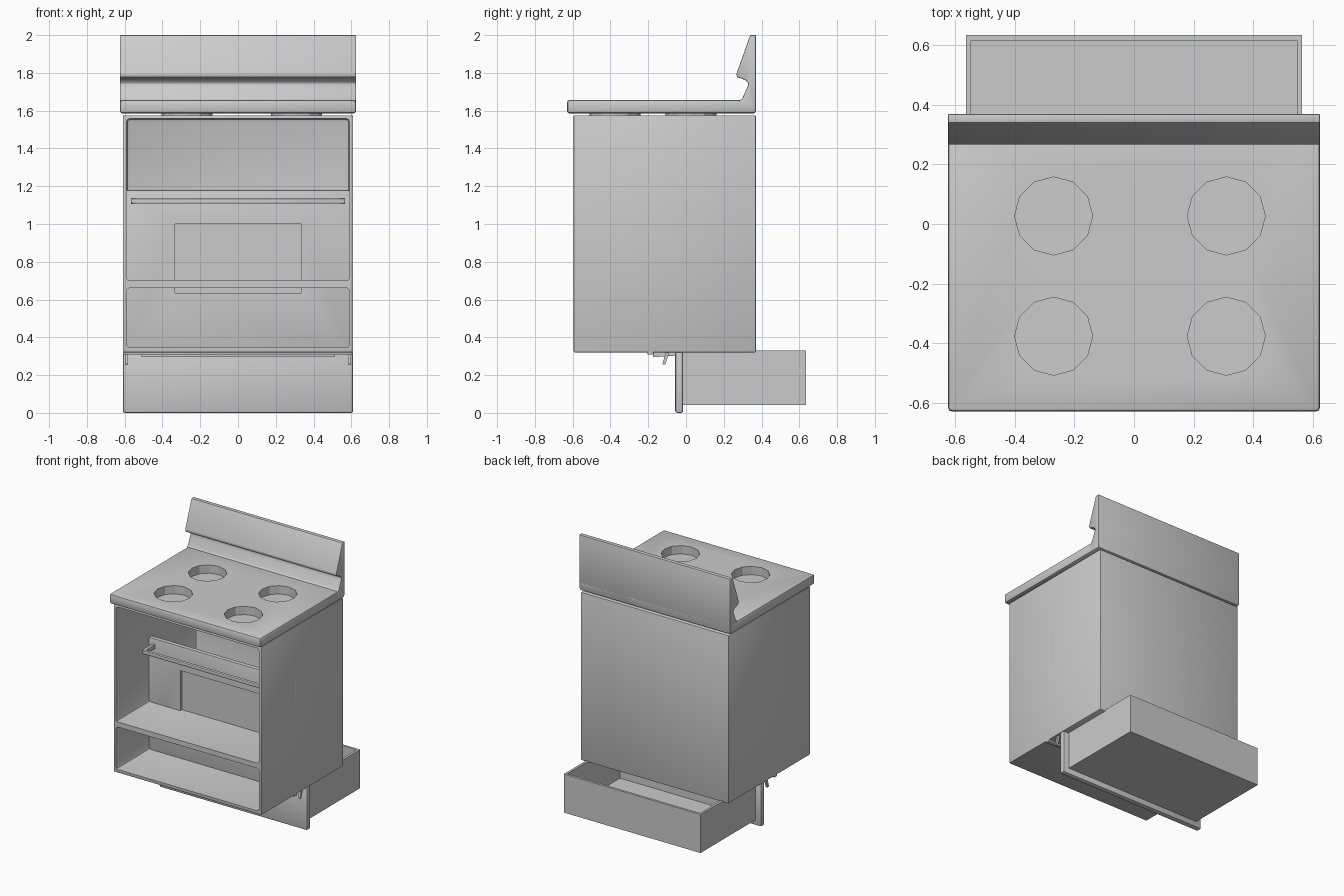
import bpy, bmesh, math
from mathutils import Matrix, Vector

if "Cube" in bpy.data.objects:
    bpy.data.objects.remove(bpy.data.objects["Cube"], do_unlink=True)

grey = bpy.data.materials.new("enamel_grey")
grey.use_nodes = True
grey.diffuse_color = (0.6, 0.6, 0.6, 1)
grey.node_tree.nodes["Principled BSDF"].inputs["Base Color"].default_value = (0.6, 0.6, 0.6, 1)


def finish(name, bm, bevel=0, segments=2):
    """Bevel the mesh, make an object of it and shade it."""
    if bevel:
        bmesh.ops.bevel(bm, geom=bm.edges[:], offset=bevel, segments=segments,
                        profile=0.5, affect='EDGES', clamp_overlap=True)
    bmesh.ops.recalc_face_normals(bm, faces=bm.faces[:])
    mesh = bpy.data.meshes.new(name)
    bm.to_mesh(mesh)
    bm.free()
    mesh.materials.append(grey)
    ob = bpy.data.objects.new(name, mesh)
    bpy.context.collection.objects.link(ob)
    return ob


def box(name, lo, hi, bevel=0, segments=2):
    lo, hi = Vector(lo), Vector(hi)
    bm = bmesh.new()
    bmesh.ops.create_cube(bm, size=1, matrix=Matrix.Translation((lo + hi) / 2)
                          @ Matrix.Diagonal((*(hi - lo), 1)))
    return finish(name, bm, bevel, segments)


def drum(name, x, y, z0, z1, radius):
    bm = bmesh.new()
    bmesh.ops.create_cone(bm, cap_ends=True, segments=12, radius1=radius, radius2=radius,
                          depth=z1 - z0, matrix=Matrix.Translation((x, y, (z0 + z1) / 2)))
    return finish(name, bm)


def extrude_x(name, profile, half, bevel=0):
    """Sweep a (y, z) outline from -half to +half along x."""
    bm = bmesh.new()
    face = bm.faces.new([bm.verts.new((-half, y, z)) for y, z in profile])
    side = bmesh.ops.extrude_face_region(bm, geom=[face])["geom"]
    bmesh.ops.translate(bm, vec=(2 * half, 0, 0),
                        verts=[v for v in side if isinstance(v, bmesh.types.BMVert)])
    return finish(name, bm, bevel)


def cut(target, cutter):
    mod = target.modifiers.new("cut", 'BOOLEAN')
    mod.operation, mod.solver, mod.object = 'DIFFERENCE', 'EXACT', cutter
    bpy.context.view_layer.objects.active = target
    bpy.ops.object.modifier_apply(modifier=mod.name)
    bpy.data.objects.remove(cutter, do_unlink=True)


# Cabinet with an oven opening above a drawer opening
cabinet = box("cabinet", (-0.61, -0.595, 0.32), (0.61, 0.37, 1.575), 0.006)
for z0, z1 in ((0.70, 1.558), (0.345, 0.662)):
    cut(cabinet, box("opening", (-0.59, -0.8, z0), (0.59, 0.345, z1), 0.018))

# Cooktop with four round burner wells
cooktop = box("cooktop", (-0.625, -0.63, 1.585), (0.625, 0.37, 1.657), 0.014)
for x in (-0.27, 0.31):
    for y in (0.027, -0.377):
        cut(cooktop, drum("well", x, y, 1.592, 1.75, 0.131))
        drum("burner_pan", x, y, 1.57, 1.595, 0.135)

# Backsplash with an overhanging control panel
extrude_x("backsplash", [(0.37, 1.60), (0.37, 2.0), (0.34, 2.0), (0.267, 1.795),
                         (0.27, 1.778), (0.315, 1.762), (0.33, 1.745), (0.327, 1.73),
                         (0.298, 1.665), (0.28, 1.65), (0.28, 1.60)], 0.625, 0.005)

# Oven door set back in the cabinet, with a recessed window
door = box("oven_door", (-0.61, -0.205, 0.308), (0.61, -0.17, 1.18), 0.005)
cut(door, box("window_recess", (-0.333, -0.4, 0.635), (0.333, -0.185, 1.0)))
extrude_x("door_lining", [(-0.175, 0.295), (-0.03, 0.305), (-0.03, 0.62),
                          (-0.06, 1.1), (-0.175, 1.1)], 0.51)

# Door handle and hinges
box("door_handle", (-0.565, -0.325, 1.108), (0.565, -0.30, 1.135), 0.006)
for s in (-1, 1):
    box("handle_post", (s * 0.555 - 0.012, -0.32, 1.105), (s * 0.555 + 0.012, -0.2, 1.138), 0.004)
    hinge = extrude_x("door_hinge", [(-0.085, 0.33), (-0.105, 0.33), (-0.125, 0.258),
                                     (-0.11, 0.255)], 0.008)
    hinge.location.x = s * 0.59

# Drawer: front panel and open tray
box("drawer_front", (-0.61, -0.057, 0.0), (0.61, -0.015, 0.322), 0.01)
tray = box("drawer_tray", (-0.565, -0.02, 0.042), (0.565, 0.635, 0.33))
cut(tray, box("tray_hollow", (-0.547, -0.002, 0.06), (0.547, 0.617, 0.6)))

# Smooth the rounded edges only
bpy.ops.object.select_all(action='DESELECT')
for ob in bpy.context.collection.objects:
    if ob.type == 'MESH':
        ob.select_set(True)
        bpy.context.view_layer.objects.active = ob
bpy.ops.object.shade_smooth_by_angle(angle=math.radians(28))
